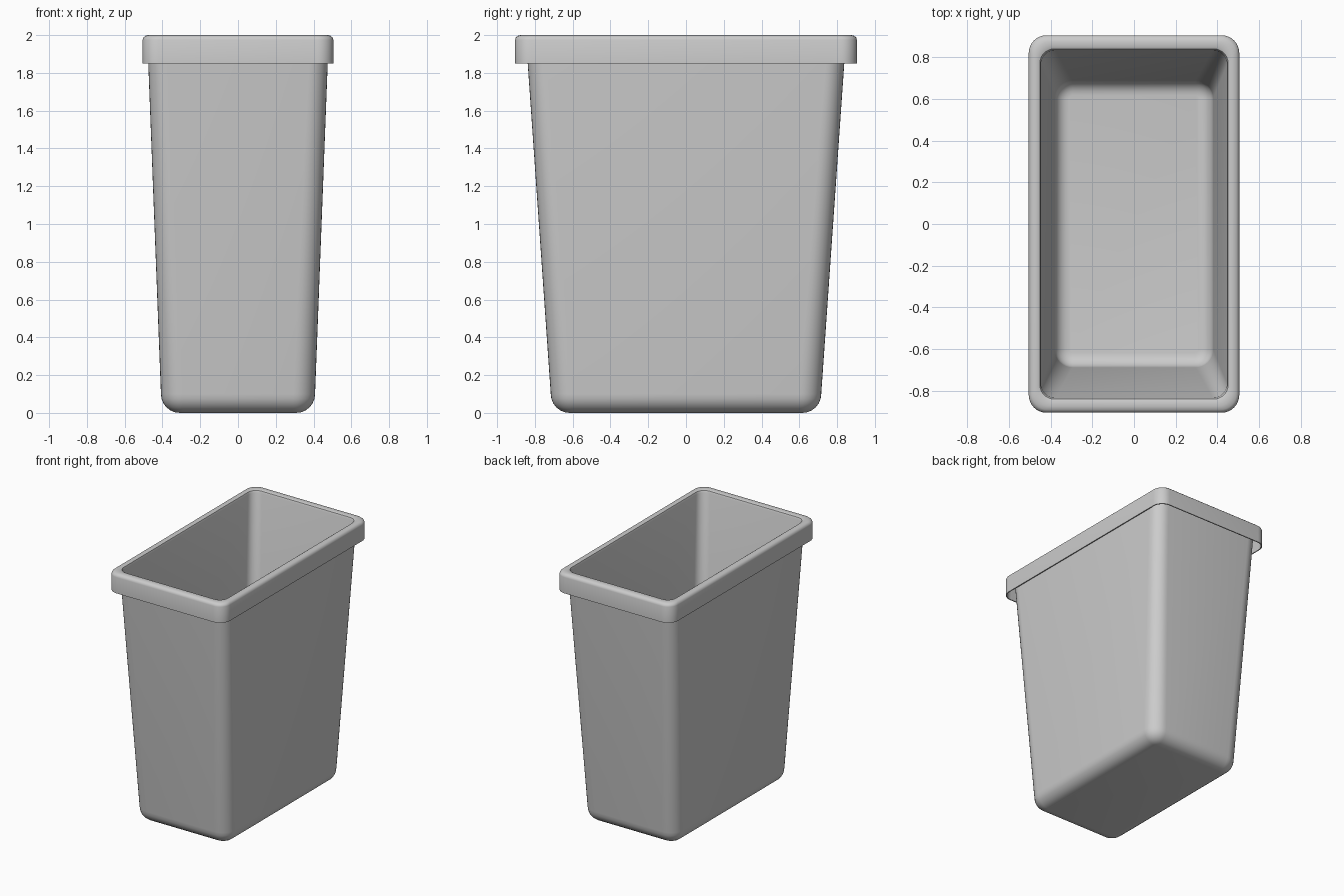
import bpy, bmesh
from math import sin, cos, pi

if "Cube" in bpy.data.objects:
    bpy.data.objects.remove(bpy.data.objects["Cube"])

SEG = 8  # segments per rounded corner


def ring(bm, hx, hy, r, z):
    """Rounded rectangle of half sizes hx, hy and corner radius r."""
    verts = []
    for q, (sx, sy) in enumerate([(1, 1), (-1, 1), (-1, -1), (1, -1)]):
        for i in range(SEG + 1):
            a = (q + i / SEG) * pi / 2
            verts.append(bm.verts.new((sx * (hx - r) + r * cos(a),
                                       sy * (hy - r) + r * sin(a), z)))
    return verts


def fillet(hx, hy, rad, corner, z0):
    """Rounded floor edge, listed from the floor up to the wall."""
    out = []
    for i in range(7):
        a = i / 6 * pi / 2
        d = rad * (1 - sin(a))
        out.append((hx - d, hy - d, corner - d, z0 + rad * (1 - cos(a))))
    return out


# outer floor edge and tapered wall
sections = fillet(0.408, 0.716, 0.10, 0.115, 0.0)
sections += [(0.475, 0.838, 0.10, 1.85), (0.479, 0.846, 0.10, 1.965)]
# hollow overhanging rim: underside, thin skirt, rounded top
sections += [(0.495, 0.895, 0.08, 1.965), (0.497, 0.897, 0.08, 1.85),
             (0.505, 0.905, 0.085, 1.85), (0.505, 0.905, 0.085, 1.975),
             (0.501, 0.901, 0.083, 1.987), (0.491, 0.891, 0.08, 1.996),
             (0.475, 0.875, 0.075, 2.0), (0.462, 0.85, 0.07, 2.0),
             (0.452, 0.840, 0.07, 1.995), (0.447, 0.834, 0.07, 1.98)]
# inner wall and inner floor edge
sections += fillet(0.380, 0.688, 0.07, 0.085, 0.03)[::-1]

bm = bmesh.new()
rings = [ring(bm, *s) for s in sections]
n = len(rings[0])
for a, b in zip(rings, rings[1:]):
    for i in range(n):
        j = (i + 1) % n
        bm.faces.new((a[i], a[j], b[j], b[i]))
bm.faces.new(rings[0][::-1])
bm.faces.new(rings[-1])
bmesh.ops.recalc_face_normals(bm, faces=bm.faces)

mesh = bpy.data.meshes.new("waste_bin")
bm.to_mesh(mesh)
bm.free()
obj = bpy.data.objects.new("waste_bin", mesh)
bpy.context.collection.objects.link(obj)
bpy.context.view_layer.objects.active = obj
obj.select_set(True)
bpy.ops.object.shade_smooth_by_angle(angle=0.6)
